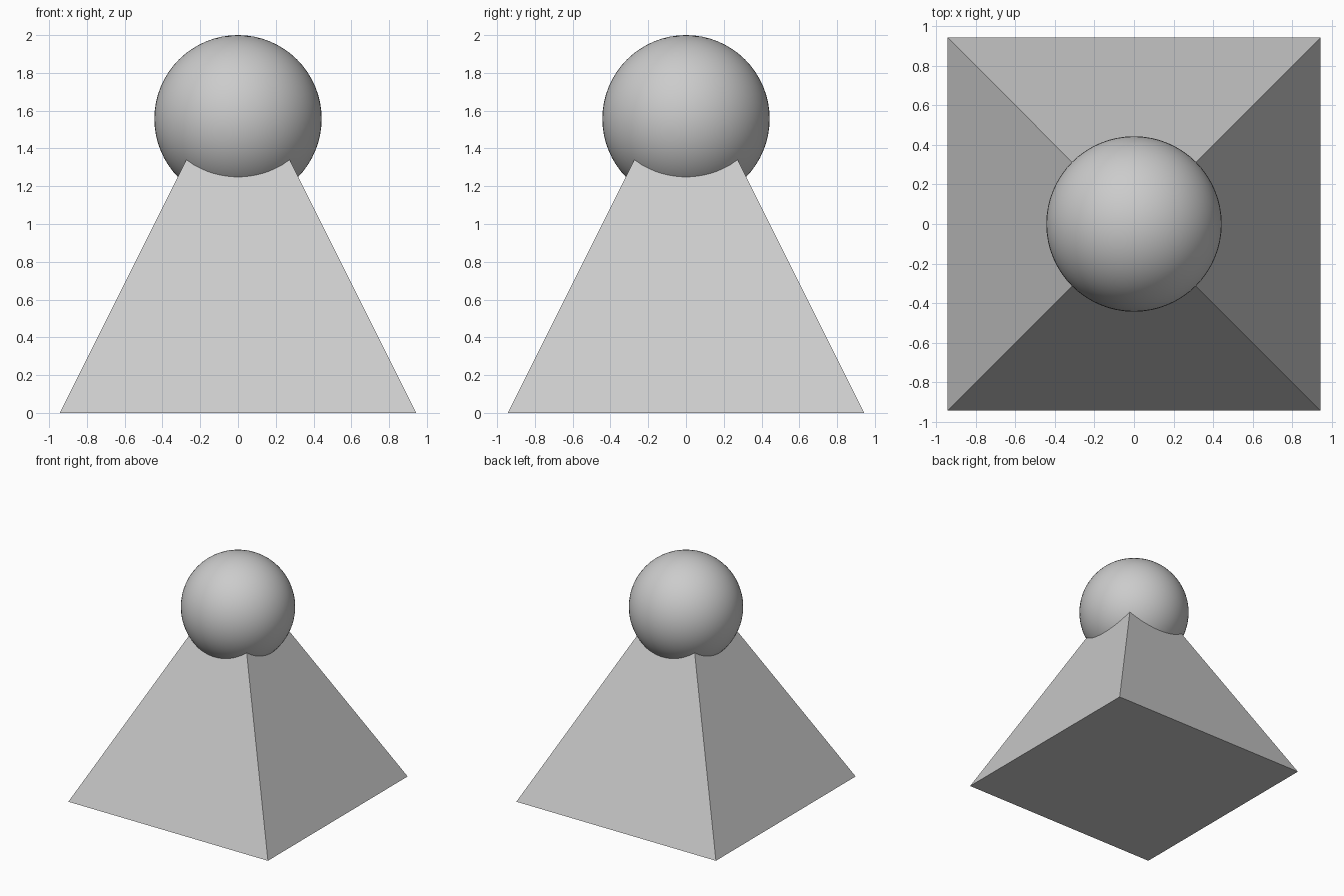
import bpy
import math

cube = bpy.data.objects.get("Cube")
if cube:
    bpy.data.objects.remove(cube, do_unlink=True)

# One light grey for both parts
grey = bpy.data.materials.new("light_grey")
grey.use_nodes = True
colour = (0.6, 0.6, 0.6, 1.0)
grey.diffuse_color = colour
grey.node_tree.nodes["Principled BSDF"].inputs["Base Color"].default_value = colour

BASE_HALF = 0.943
PYRAMID_HEIGHT = 2 * BASE_HALF
BALL_RADIUS = 0.443


def finish(name):
    """Name the active object and give it the material."""
    part = bpy.context.object
    part.name = name
    part.data.materials.append(grey)
    return part


# Square pyramid body, its tip hidden inside the ball
bpy.ops.mesh.primitive_cone_add(
    vertices=4, radius1=BASE_HALF * math.sqrt(2), radius2=0,
    depth=PYRAMID_HEIGHT, location=(0, 0, PYRAMID_HEIGHT / 2),
    rotation=(0, 0, math.pi / 4))
bpy.ops.object.transform_apply(location=True, rotation=True, scale=True)
finish("pyramid_body")

# Smooth ball on top
bpy.ops.mesh.primitive_uv_sphere_add(
    segments=64, ring_count=32, radius=BALL_RADIUS,
    location=(0, 0, 2 - BALL_RADIUS))
bpy.ops.object.shade_smooth()
finish("ball_head")
